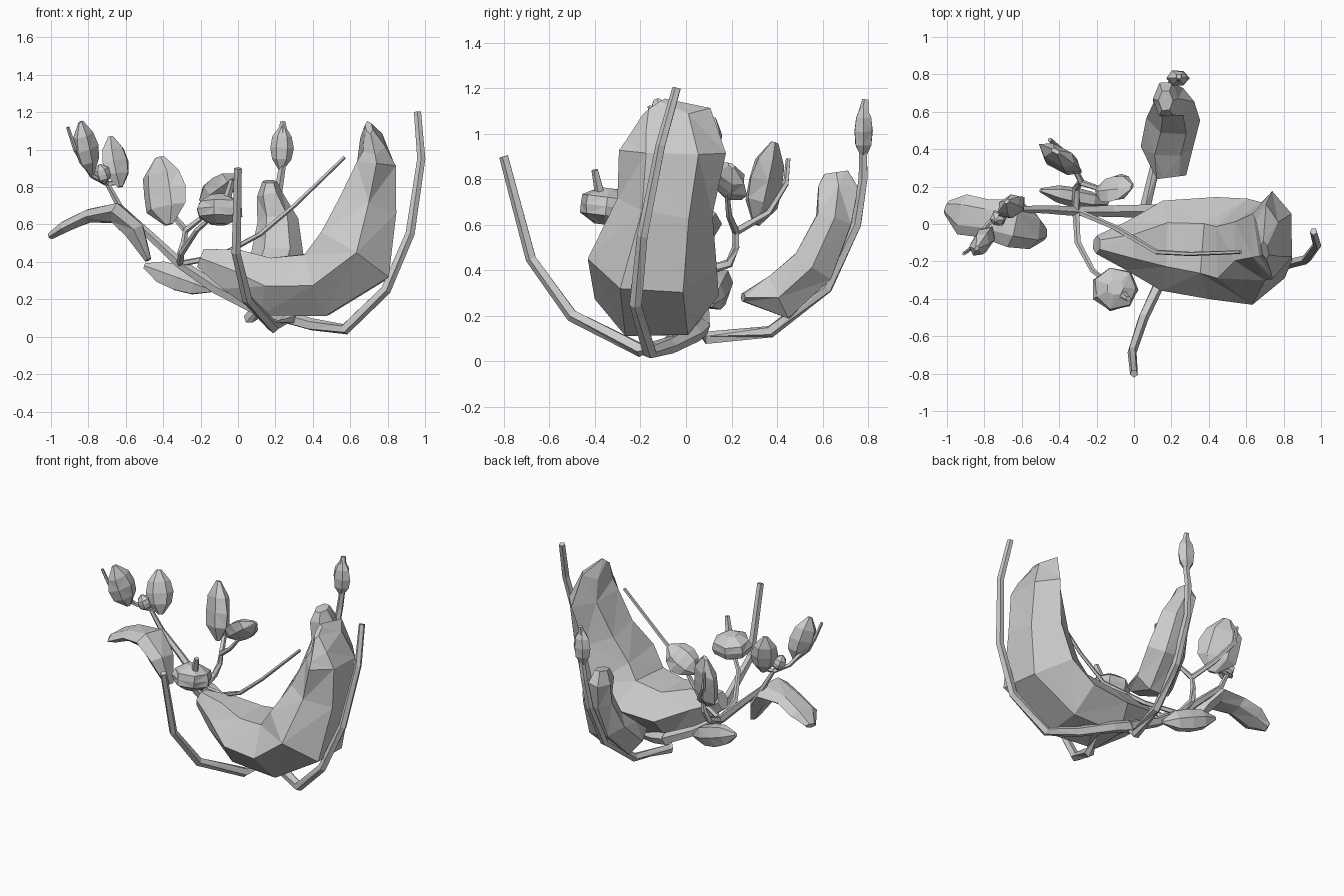
import bpy, bmesh, math, random
from mathutils import Vector

random.seed(4)
cube = bpy.data.objects.get("Cube")
if cube:
    bpy.data.objects.remove(cube, do_unlink=True)

grey = bpy.data.materials.new("plain_grey")
grey.use_nodes = True
grey.diffuse_color = (.6, .6, .6, 1)
shader = grey.node_tree.nodes["Principled BSDF"]
shader.inputs["Base Color"].default_value = grey.diffuse_color


def loft(name, stations, side, sides=6, jitter=0):
    """Skin flat-faced rings; each station is a centre, half width and half depth."""
    bm = bmesh.new()
    centres = [Vector(station[0]) for station in stations]
    rings = []
    for i, (centre, (_, width, depth)) in enumerate(zip(centres, stations)):
        ahead = centres[min(i + 1, len(centres) - 1)]
        behind = centres[max(i - 1, 0)]
        tangent = (ahead - behind).normalized()
        across = Vector(side)
        across = (across - tangent * across.dot(tangent)).normalized()
        normal = tangent.cross(across)
        ring = []
        for k in range(sides):
            angle = math.tau * k / sides
            size = 1 + random.uniform(-jitter, jitter)
            offset = across * width * math.cos(angle) + normal * depth * math.sin(angle)
            ring.append(bm.verts.new(centre + offset * size))
        rings.append(ring)
    for low, high in zip(rings, rings[1:]):
        for k in range(sides):
            j = (k + 1) % sides
            bm.faces.new((low[k], low[j], high[j], high[k]))
    bm.faces.new(rings[0])
    bm.faces.new(rings[-1])
    bmesh.ops.triangulate(bm, faces=bm.faces[:])
    bmesh.ops.recalc_face_normals(bm, faces=bm.faces[:])
    mesh = bpy.data.meshes.new(name)
    bm.to_mesh(mesh)
    bm.free()
    mesh.materials.append(grey)
    obj = bpy.data.objects.new(name, mesh)
    bpy.context.collection.objects.link(obj)


def twig(name, points, radius, taper=.4):
    """Angular tube that thins towards its end."""
    stations = []
    for i, point in enumerate(points):
        r = radius * (1 - taper * i / (len(points) - 1))
        stations.append((point, r, r))
    loft(name, stations, (.6, .8, .1), sides=5)


def leaf(name, base, tip, width, depth, side, blunt=.2, skew=1, steps=4, sides=6):
    """Plump body, fullest in the middle; skew moves the bulk along it."""
    stations = []
    for i in range(steps + 1):
        t = i / steps
        bulge = math.sqrt(max(0, math.sin(math.pi * t ** skew)))
        size = blunt + (1 - blunt) * bulge
        stations.append((Vector(base).lerp(Vector(tip), t), width * size, depth * size))
    loft(name, stations, side, sides, jitter=.07)


# Shared joints and directions
root = (.1, .07, .15)
node = (-.31, .07, .39)
fork = (-.28, .22, .57)
crown = (-.7, .06, .82)
along_x, along_y = (1, 0, 0), (0, 1, 0)

# Large curved pod
loft("large_pod", [
    ((-.2, -.11, .42), .05, .06),
    ((-.04, -.12, .36), .13, .13),
    ((.15, -.11, .27), .24, .18),
    ((.42, -.13, .28), .27, .2),
    ((.62, -.15, .43), .28, .25),
    ((.69, -.09, .68), .21, .18),
    ((.74, -.06, .92), .23, .12),
    ((.72, -.08, 1.04), .2, .07),
    ((.7, -.14, 1.12), .06, .02)], along_y, jitter=.03)

# Main stem and its large arms
twig("right_arm", [root, (.2, .04, .12), (.39, -.07, .065), (.57, -.16, .04),
                   (.79, -.22, .25), (.92, -.19, .55), (.98, -.11, .95),
                   (.96, -.04, 1.2)], .04, .5)
twig("main_stem", [root, (-.12, .07, .26), node, (-.48, .08, .55),
                   (-.63, .08, .69), crown], .038, .65)
twig("front_arm", [(.28, -.04, .1), (.19, -.2, .05), (.05, -.5, .2),
                   (-.01, -.68, .45), (0, -.8, .9)], .036)
twig("back_arm", [root, (.06, .09, .1), (.13, .37, .13), (.18, .62, .32),
                  (.2, .75, .6), (.22, .78, .8), (.24, .78, .93)], .032)
twig("long_thin_stem", [node, (-.1, -.02, .43), (.12, -.15, .55), (.3, -.16, .7),
                        (.57, -.15, .96)], .017)

# Large back leaf and the bud above it
loft("back_leaf", [
    ((.2, .25, .28), .08, .02),
    ((.18, .41, .28), .14, .12),
    ((.21, .56, .42), .14, .11),
    ((.21, .65, .62), .11, .09),
    ((.17, .67, .76), .07, .1),
    ((.17, .66, .83), .04, .06)], along_x, jitter=.04)
leaf("back_bud", (.23, .78, .89), (.24, .78, 1.13), .06, .045, along_x)
twig("back_bud_tip", [(.24, .78, 1.08), (.24, .79, 1.15)], .026)

# Forked twig with two leaves
twig("forked_twig", [node, (-.31, .19, .43), (-.29, .22, .5), fork], .024)
twig("fork_long", [fork, (-.35, .36, .65), (-.44, .44, .78), (-.45, .45, .89)], .018)
twig("fork_short", [fork, (-.19, .19, .64), (-.1, .18, .75)], .018)
leaf("fork_leaf_tall", (-.37, .31, .6), (-.42, .39, .96), .135, .06, (1, -.6, 0), skew=.85)
leaf("fork_leaf_small", (-.2, .18, .72), (-.01, .2, .86), .1, .05, (0, .6, -.7))

# Front blossom on its own stem
twig("blossom_stem", [node, (-.3, -.1, .45), (-.22, -.25, .57), (-.12, -.33, .66)], .02)
leaf("blossom", (-.1, -.36, .6), (-.1, -.34, .76), .13, .12, along_x, blunt=.35, sides=7)
twig("blossom_tip", [(-.07, -.37, .7), (-.03, -.4, .84)], .026)

# Drooping left leaf
loft("drooping_leaf", [
    ((-1, .09, .54), .04, .02),
    ((-.92, .05, .59), .11, .035),
    ((-.8, .03, .645), .1, .04),
    ((-.65, 0, .66), .13, .06),
    ((-.55, -.03, .56), .11, .06),
    ((-.48, -.05, .41), .04, .02)], along_y, jitter=.05)

# Upper left cluster
twig("cluster_stem", [crown, (-.78, 0, .86), (-.87, -.13, 1), (-.91, -.16, 1.12)], .016)
leaf("cluster_bud_left", (-.78, -.06, .87), (-.84, -.13, 1.15), .085, .055, (.5, .8, 0))
leaf("cluster_bud_middle", (-.71, .04, .82), (-.74, .02, .92), .045, .045, along_x)
leaf("cluster_leaf_right", (-.63, .07, .8), (-.68, .12, 1.07), .085, .05, (1, .7, 0))
twig("cluster_side_stem", [crown, (-.63, .07, .82)], .015)

# Low leaf lying along the stem
leaf("low_leaf", (-.14, .11, .25), (-.5, .18, .38), .055, .075, along_y)
